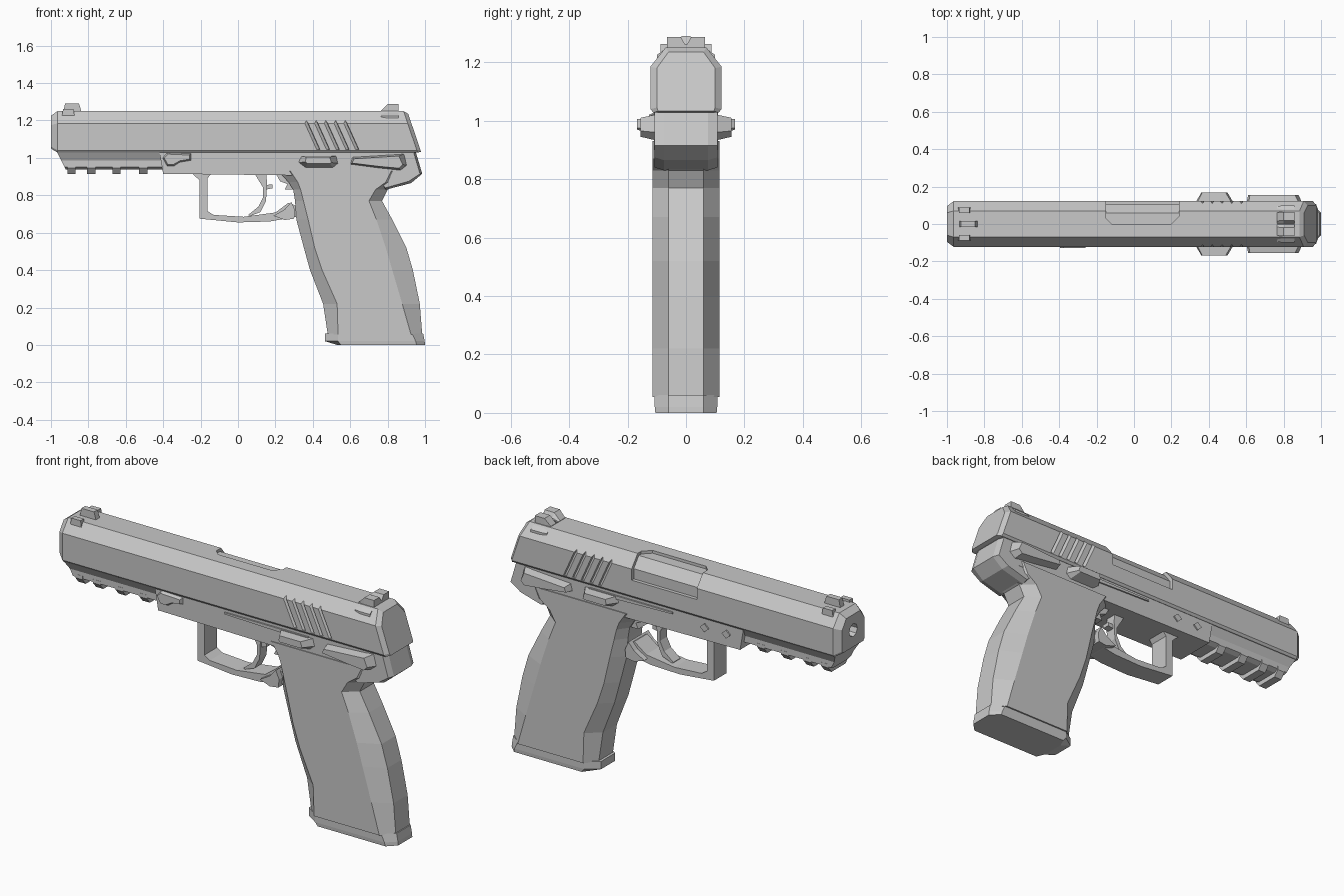
import bpy, bmesh, math

mat = bpy.data.materials.new("plain_grey")
mat.diffuse_color = (0.58, 0.58, 0.58, 1)


def loft(name, rings, parts=1):
    """Skin closed rings of equal length and cap the ends; rings split evenly into separate parts."""
    bm = bmesh.new()
    step = len(rings) // parts
    for p in range(parts):
        rows = [[bm.verts.new(v) for v in r] for r in rings[p * step:(p + 1) * step]]
        n = len(rows[0])
        for a, b in zip(rows, rows[1:]):
            for i in range(n):
                bm.faces.new((a[i], a[(i + 1) % n], b[(i + 1) % n], b[i]))
        bm.faces.new(rows[0])
        bm.faces.new(rows[-1])
    bmesh.ops.recalc_face_normals(bm, faces=bm.faces)
    me = bpy.data.meshes.new(name)
    bm.to_mesh(me)
    bm.free()
    me.materials.append(mat)
    ob = bpy.data.objects.new(name, me)
    bpy.context.collection.objects.link(ob)
    return ob


def side(pts, y):
    return [(x, y, z) for x, z in pts]


def prism(name, pts, y0, y1):
    return loft(name, [side(pts, y0), side(pts, y1)])


def across(half, x):
    """Symmetric cross-section from its right half (y, z); x is a number or a function of z."""
    pts = half + [(-y, z) for y, z in reversed(half)]
    return [(x(z) if callable(x) else x, y, z) for y, z in pts]


def lever(name, outer, inner, y0, y1):
    """Raised lever with sloped edges, on both sides."""
    return loft(name, [side(outer, -y0), side(inner, -y1), side(outer, y0), side(inner, y1)], 2)


def cut(ob, cutter):
    m = ob.modifiers.new("cut", 'BOOLEAN')
    m.operation = 'DIFFERENCE'
    m.solver = 'EXACT'
    m.object = cutter
    cutter.hide_render = True
    cutter.hide_viewport = True


# slide: chamfered section, bevelled muzzle, slanted rear
body = [(.07, 1.25), (.122, 1.185), (.122, 1.04), (.112, 1.028)]
end = [(.06, 1.225), (.095, 1.175), (.095, 1.06), (.085, 1.05)]
rear = [(.06, 1.235), (.1, 1.18), (.1, 1.045), (.095, 1.033)]
slide = loft("slide", [
    across(end, -1.0), across(body, -.965),
    across(body, lambda z: .885 + (1.25 - z) * .34),
    across(rear, lambda z: .905 + (1.25 - z) * .34)])

# ejection port opening and the barrel block inside it
port = [(-.15, .03), (-.12, 0), (.2, 0), (.24, .04), (.24, .2), (-.15, .2)]
cut(slide, loft("port_cutter", [[(x, y, 1.125) for x, y in port], [(x, y, 1.4) for x, y in port]]))
hood = [(-.01, 1.235), (.06, 1.235), (.103, 1.18), (.103, 1.11), (-.01, 1.11)]
loft("barrel_hood", [[(x, y, z) for y, z in hood] for x in (-.16, .25)])

# slide serrations: slanted wedge grooves on both sides
grooves = []
for s in (-1, 1):
    for i in range(5):
        x = .34 + i * .052
        for z, dx in ((1.2, 0), (1.045, .07)):
            grooves.append([(x + dx, s * .13, z), (x + dx + .03, s * .13, z), (x + dx + .026, s * .11, z)])
cut(slide, loft("serration_cutter", grooves, 10))

# muzzle bore
circle = [(math.cos(i * math.pi / 4) * .035, math.sin(i * math.pi / 4) * .035) for i in range(8)]
cut(slide, loft("bore_cutter", [[(x, y, 1.14 + z) for y, z in circle] for x in (-1.1, -.9)]))

# front sight: blade with two low ears
prism("front_sight", [(-.935, 1.24), (-.925, 1.29), (-.85, 1.29), (-.835, 1.24)], -.016, .016)
for s, n in ((-1, "left"), (1, "right")):
    prism(n + "_sight_ear", [(-.945, 1.2), (-.935, 1.262), (-.88, 1.262), (-.87, 1.2)], s * .06, s * .088)

# rear sight with V notch
sight = [(.1, 1.2), (.1, 1.225), (.065, 1.25), (.065, 1.287), (.018, 1.287), (.004, 1.262)]
loft("rear_sight", [across([(y * .95, min(z, 1.252)) for y, z in sight], .765),
                    across(sight, .80), across(sight, .858)])

# frame with slanted front and narrower beavertail
prism("frame", [(-.42, 1.03), (-.40, .915), (.85, .9), (.85, 1.03)], -.11, .11)
tail = [(.78, 1.05), (.945, 1.05), (.985, .915), (.925, .865), (.79, .83), (.72, .9)]
loft("beavertail", [side([(x - .012 * (x > .9), z + .01 * (z < .9)) for x, z in tail], -.108),
                    side(tail, -.075), side(tail, .075),
                    side([(x - .012 * (x > .9), z + .01 * (z < .9)) for x, z in tail], .108)])
for s, n in ((-1, "left"), (1, "right")):
    prism(n + "_frame_ridge", [(.0, 1.013), (.0, 1.004), (.5, .99), (.5, 1.013)], s * .105, s * .118)

# dust cover and rail teeth under the muzzle
cover = [(.112, 1.035), (.085, .985), (.085, .95), (.06, .938)]
loft("dust_cover", [across(cover, lambda z: -.97 + (1.035 - z) * .5), across(cover, -.38)])
teeth = []
for x in (-.89, -.785, -.65, -.507):
    for dx in (-.022, .022):
        teeth.append(across([(.086, .965), (.086, .945), (.06, .914)], x + dx))
loft("rail_teeth", teeth, 4)

# grip: octagonal rings (z, front, front chamfer, back chamfer, back)
grip = [(.055, .48, .535, .925, .985), (.22, .455, .53, .878, .972),
        (.40, .385, .45, .825, .935), (.52, .352, .41, .79, .90), (.67, .312, .375, .74, .825),
        (.77, .305, .35, .70, .77), (.83, .295, .335, .735, .80), (.87, .27, .32, .79, .88),
        (.93, .215, .28, .82, .89)]


def grip_ring(z, f, fc, bc, b, w=.115, a=.06):
    return [(f, -a, z), (fc, -w, z), (bc, -w, z), (b, -a, z), (b, a, z), (bc, w, z), (fc, w, z), (f, a, z)]


loft("grip", [grip_ring(*r) for r in grip])
loft("magazine_base", [grip_ring(0, .53, .55, .955, 1.0, .105), grip_ring(.02, .465, .535, .95, .998, .107),
                       grip_ring(.062, .465, .535, .93, .99, .107)])

# trigger guard
prism("trigger_guard", [
    (-.25, .92), (-.205, .88), (-.205, .675), (0, .655), (.17, .66), (.34, .69), (.32, .74), (.27, .76),
    (.2, .708), (.03, .685), (-.13, .695), (-.163, .715), (-.163, .89), (-.14, .92)], -.055, .055)

# trigger with its small stop behind
prism("trigger", [(.08, .93), (.135, .84), (.135, .79), (.11, .74), (.055, .695), (.06, .688),
                  (.12, .71), (.15, .77), (.155, .87), (.15, .93)], -.03, .03)
prism("trigger_stop", [(.145, .83), (.185, .838), (.185, .858), (.145, .855)], -.02, .02)
prism("grip_web", [(.2, .92), (.225, .875), (.265, .86), (.25, .83), (.33, .83), (.33, .92)], -.05, .05)

# magazine release paddle
prism("magazine_release", [(.19, .69), (.25, .725), (.285, .765), (.305, .72), (.30, .675), (.25, .668)], -.085, .085)

# slide stops and safety levers on both sides
lever("slide_stops", [(.32, .975), (.33, 1.01), (.53, 1.01), (.54, .97), (.51, .945), (.36, .945)],
      [(.36, .978), (.365, 1.005), (.49, 1.005), (.50, .975), (.49, .97), (.37, .97)], .10, .168)
lever("safety_levers", [(.60, .965), (.61, 1.005), (.89, 1.022), (.905, .96), (.87, .932), (.75, .945)],
      [(.61, .972), (.62, .995), (.86, 1.01), (.88, .965), (.86, .945), (.75, .955)], .10, .155)

# takedown lever on the front side, two pins on the far side
loft("takedown_lever", [
    side([(-.405, 1.0), (-.38, 1.03), (-.25, 1.025), (-.25, .985), (-.31, .975), (-.34, .955), (-.38, .955)], -.105),
    side([(-.395, 1.0), (-.375, 1.02), (-.26, 1.015), (-.26, .993), (-.31, .985), (-.345, .965), (-.375, .965)], -.127)])
for i, x in enumerate((-.32, -.19)):
    prism("frame_pin_%d" % (i + 1), [(x - .025, .98), (x, 1.003), (x + .025, .98), (x, .957)], .10, .117)
